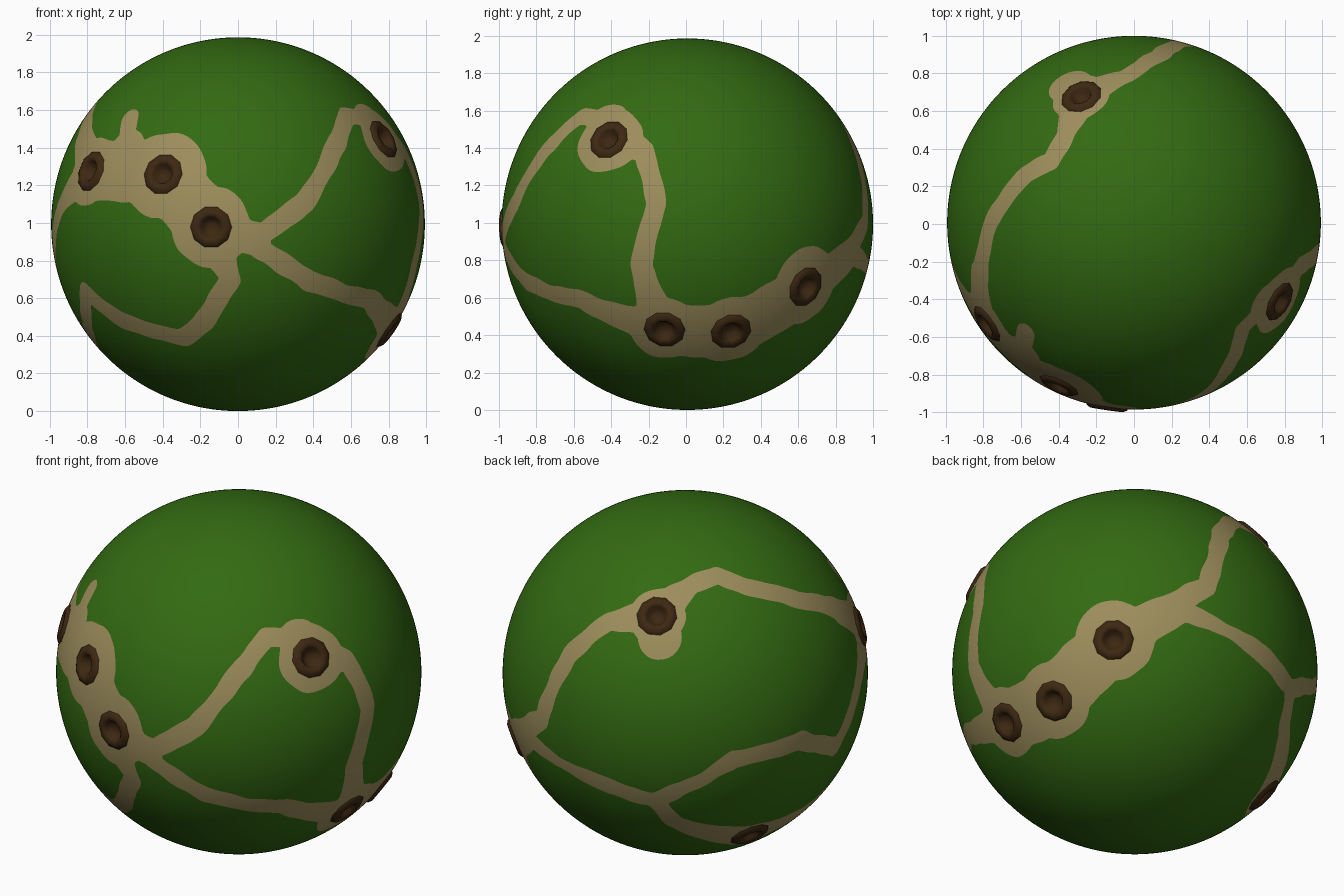
import bpy, bmesh, math
from mathutils import Vector, noise

if "Cube" in bpy.data.objects:
    bpy.data.objects.remove(bpy.data.objects["Cube"])

R = 0.993
CENTRE = Vector((0, 0.007, R))
PATH, NECK, FLARE = 0.055, 0.17, 0.12   # half widths of trails


def material(name, colour):
    m = bpy.data.materials.new(name)
    m.diffuse_color = (*colour, 1)
    m.use_nodes = True
    m.node_tree.nodes["Principled BSDF"].inputs["Base Color"].default_value = m.diffuse_color
    return m


GRASS = material("grass green", (0.033, 0.145, 0.006))
SAND = material("sand tan", (0.34, 0.27, 0.108))
EARTH = material("dark earth brown", (0.047, 0.021, 0.006))


def viewer(turn, tilt, cx, cy, scale):
    """Return a function lifting a spot seen in one view onto the ball."""
    a, e = math.radians(turn), math.radians(tilt)
    right = Vector((math.cos(a), math.sin(a), 0))
    flat = Vector((math.sin(a), -math.cos(a), 0))
    up = Vector((0, 0, math.cos(e))) - flat * math.sin(e)
    toward = flat * math.cos(e) + Vector((0, 0, math.sin(e)))

    def spot(x, y):
        u, v = (x - cx) / scale, (cy - y) / scale
        w = math.sqrt(max(0, R * R - u * u - v * v))
        return (right * u + up * v + toward * w).normalized() * R
    return spot


front = viewer(0, 0, 238, 224, 187.5)
side = viewer(90, 0, 686, 224, 187.5)
high = viewer(215, 25, 685.5, 671.5, 183)
low = viewer(140, -30, 1135, 672, 183)

# Craters, each in a round sandy clearing
A, B, C = front(91, 171), front(163, 174), front(211, 227)
D, E, F, G = side(607, 139), side(663, 330), side(730, 332), side(805, 287)
H, I = high(657, 615), high(750, 833)
craters = [A, B, C, D, E, F, G, H, I]
clearings = [.19, .24, .215, .19, .2, .21, .22, .16, .13]

# Trails between the clearings
fork = high(655, 798)
trails = [
    [C, front(262, 234), front(305, 203), front(330, 158), front(346, 115), side(605, 122), D],
    [D, side(643, 150), side(655, 203), side(639, 265), E],
    [C, front(255, 245), front(310, 281), front(370, 299), E],
    [G, low(1185, 612), low(1262, 655), fork],
    [fork, high(735, 757), high(800, 739), high(835, 745), high(858, 680), front(60, 208), A],
    [G, high(543, 718), high(570, 655), high(610, 620), H],
    [H, high(690, 586), high(717, 574), high(745, 586), high(800, 600), A],
    [C, front(230, 278), front(203, 322), front(183, 337), front(122, 319), front(86, 291),
     front(89, 328), I],
    [I, high(675, 820), fork],
    [A, front(81, 137)],
    [front(125, 150), front(131, 118)],
]

strokes = []


def stroke(a, b, ra, rb):
    d = b - a
    strokes.append((a, d, max(d.length_squared, 1e-9), ra, rb - ra))


for c, r in zip(craters, clearings):
    stroke(c, c, r, r)
for a, b in ((A, B), (B, C), (E, F), (F, G)):
    stroke(a, b, NECK, NECK)
for chain in trails:
    for a, b in zip(chain, chain[1:]):
        stroke(a, b, *(FLARE if p in craters else PATH for p in (a, b)))
for p in (front(126, 150), side(605, 122), high(660, 636)):   # bulges of the clearings
    stroke(p, p, FLARE, FLARE)


def trail_distance(p):
    """Below zero inside a trail, above zero on grass."""
    best = 9
    for a, d, dd, r, dr in strokes:
        q = p - a
        t = min(1, max(0, q.dot(d) / dd))
        best = min(best, (q - d * t).length - r - dr * t)
    return best + 0.012 * noise.noise(p * 9)


def finish(bm, name, mats):
    for f in bm.faces:
        f.smooth = True
    me = bpy.data.meshes.new(name)
    bm.to_mesh(me)
    bm.free()
    for m in mats:
        me.materials.append(m)
    ob = bpy.data.objects.new(name, me)
    bpy.context.collection.objects.link(ob)
    ob.location = CENTRE
    return ob


# Globe, cut exactly along the trail borders
bm = bmesh.new()
bmesh.ops.create_icosphere(bm, subdivisions=7, radius=R)
field = {v: trail_distance(v.co) for v in bm.verts}
border = []
for e in list(bm.edges):
    v, w = e.verts
    fv, fw = field[v], field[w]
    if fv * fw < 0:
        _, new = bmesh.utils.edge_split(e, v, min(.95, max(.05, fv / (fv - fw))))
        new.co = new.co.normalized() * R
        border.append(new)
for v in border:
    field[v] = 0
bmesh.ops.connect_verts(bm, verts=border)
for f in bm.faces:
    f.material_index = int(max((field[v] for v in f.verts), key=abs) < 0)
# openings under the craters
holes = [v for v in bm.verts if any((v.co - c).length < 0.078 for c in craters)]
bmesh.ops.delete(bm, geom=holes, context="VERTS")
finish(bm, "globe", [GRASS, SAND])

# Craters: a low rim around a sunken bowl (radius, height)
PROFILE = [(.116, -.014), (.108, .001), (.088, .012), (.068, .013), (.057, .002), (.042, -.026), (.02, -.036)]
SIDES = 10
for i, c in enumerate(craters):
    bm = bmesh.new()
    turn = c.to_track_quat("Z", "Y")
    rings = []
    for r, h in PROFILE:
        rings.append([bm.verts.new(c + turn @ Vector((r * math.cos(k * math.tau / SIDES),
                                                      r * math.sin(k * math.tau / SIDES), h)))
                      for k in range(SIDES)])
    for lo, hi in zip(rings, rings[1:]):
        for k in range(SIDES):
            n = (k + 1) % SIDES
            bm.faces.new((lo[k], lo[n], hi[n], hi[k]))
    bm.faces.new(rings[-1])
    ob = finish(bm, f"crater_{i + 1}", [EARTH])
    ob.data.set_sharp_from_angle(angle=math.radians(50))
